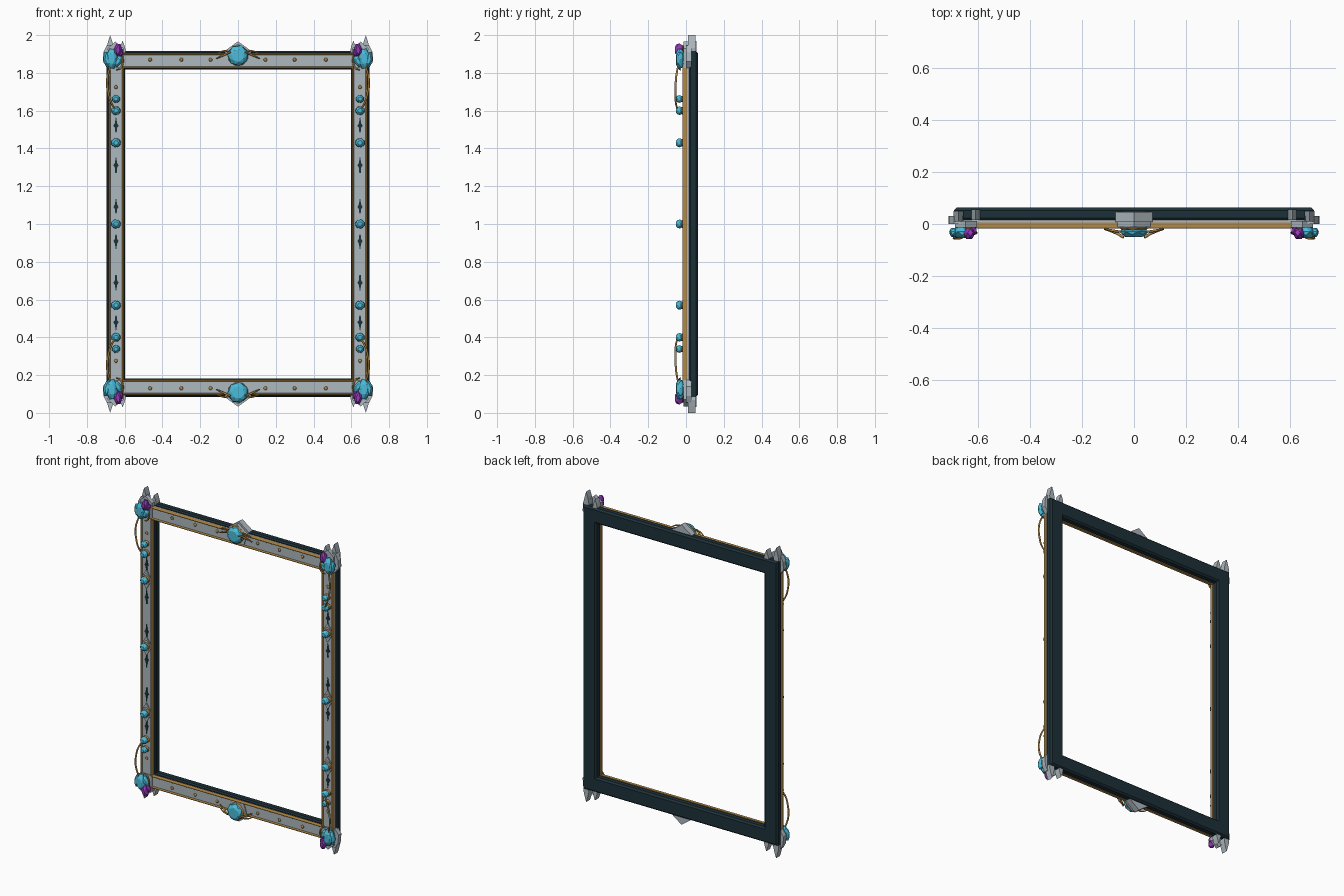
import bpy, bmesh, math
from mathutils import Vector

if "Cube" in bpy.data.objects:
    bpy.data.objects.remove(bpy.data.objects["Cube"])

def material(name, c):
    m = bpy.data.materials.new(name)
    m.diffuse_color = (*c, 1)
    m.use_nodes = True
    m.node_tree.nodes["Principled BSDF"].inputs["Base Color"].default_value = m.diffuse_color
    return m

DARK = material("dark_steel", (0.012, 0.03, 0.04))
SILVER = material("silver", (0.42, 0.48, 0.52))
GOLD = material("gold", (0.45, 0.25, 0.06))
CYAN = material("cyan_gem", (0.07, 0.5, 0.7))
PURPLE = material("purple_gem", (0.3, 0.04, 0.5))

# All geometry is modelled around z = 0, then lifted to z = 1 and mirrored there
def finish(bm, name, mat, mirror=""):
    bmesh.ops.recalc_face_normals(bm, faces=bm.faces)
    me = bpy.data.meshes.new(name)
    bm.to_mesh(me)
    bm.free()
    me.materials.append(mat)
    ob = bpy.data.objects.new(name, me)
    bpy.context.collection.objects.link(ob)
    ob.location.z = 1
    if mirror:
        m = ob.modifiers.new("mirror", "MIRROR")
        m.use_axis = ("x" in mirror, False, "z" in mirror)
        m.use_mirror_merge = False
    return ob

def bridge(bm, rings, closed=False):
    pairs = list(zip(rings, rings[1:])) + ([(rings[-1], rings[0])] if closed else [])
    for a, b in pairs:
        n = len(a)
        for i in range(n):
            bm.faces.new((a[i], a[(i + 1) % n], b[(i + 1) % n], b[i]))

# Mitred rectangular frame: profile of (half width x, y); half height is x + gap
def frame(name, profile, mat, gap):
    bm = bmesh.new()
    rings = [[bm.verts.new((sx * p, y, sz * (p + gap))) for p, y in profile]
             for sx, sz in ((1, 1), (-1, 1), (-1, -1), (1, -1))]
    bridge(bm, rings, True)
    return finish(bm, name, mat)

# Flat plate in the front plane, extruded along y
def plate(name, pts, y0, y1, mat, mirror):
    bm = bmesh.new()
    a = [bm.verts.new((x, y0, z)) for x, z in pts]
    b = [bm.verts.new((x, y1, z)) for x, z in pts]
    bridge(bm, [a, b])
    bm.faces.new(a)
    bm.faces.new(b)
    return finish(bm, name, mat, mirror)

# Faceted gem: girdle, smaller table in front, smaller base behind
def gem(name, c, rx, rz, y0, y1, mat, mirror, n=7, tilt=0.0, table=0.5, point=1.0):
    bm = bmesh.new()
    rings = []
    for s, t, off in ((0.65, 1, 0), (1, 0.6, 0.5), (0.85, 0.25, 0), (table, 0, 0.5)):
        ring = []
        for i in range(n):
            a = math.tau * (i + off) / n + math.pi / 2
            x, z = rx * s * math.cos(a), rz * s * math.sin(a)
            x, z = (x * math.cos(tilt) - z * math.sin(tilt),
                    x * math.sin(tilt) + z * math.cos(tilt))
            ring.append(bm.verts.new((c[0] + x, y0 + (y1 - y0) * t, c[1] + z)))
        rings.append(ring)
    for a, b, shift in ((0, 1, 0), (1, 2, 1), (2, 3, 0)):
        A, B = rings[a], rings[b]
        for i in range(n):
            j = (i + 1) % n
            if shift:
                bm.faces.new((A[i], A[j], B[j]))
                bm.faces.new((A[i], B[i], B[j]))
            else:
                bm.faces.new((A[i], A[j], B[i]))
                bm.faces.new((A[j], B[j], B[i]))
    bm.faces.new(rings[0])
    bm.faces.new(rings[-1])
    return finish(bm, name, mat, mirror)

# Smooth round wire through points, with a radius at each point
def wire(name, pts, radii, mirror):
    cu = bpy.data.curves.new(name, "CURVE")
    cu.dimensions = "3D"
    cu.bevel_depth = 1
    cu.bevel_resolution = 1
    cu.resolution_u = 6
    cu.use_fill_caps = True
    sp = cu.splines.new("BEZIER")
    sp.bezier_points.add(len(pts) - 1)
    for p, co, r in zip(sp.bezier_points, pts, radii):
        p.co, p.radius = co, r
        p.handle_left_type = p.handle_right_type = "AUTO"
    tmp = bpy.data.objects.new(name + "_path", cu)
    bpy.context.collection.objects.link(tmp)
    dg = bpy.context.evaluated_depsgraph_get()
    me = bpy.data.meshes.new_from_object(tmp.evaluated_get(dg))
    bm = bmesh.new()
    bm.from_mesh(me)
    bpy.data.objects.remove(tmp)
    bpy.data.meshes.remove(me)
    for f in bm.faces:
        f.smooth = True
    return finish(bm, name, GOLD, mirror)

def rivet(name, x, z, r, mirror):
    bm = bmesh.new()
    bmesh.ops.create_uvsphere(bm, u_segments=10, v_segments=6, radius=r)
    for v in bm.verts:
        v.co = Vector((x + v.co.x, -0.006 + v.co.y * 0.9, z + v.co.z))
    return finish(bm, name, GOLD, mirror)

# Main frame layers
GAP = 0.22
frame("back_frame", [(0.597, 0.024), (0.597, 0.052), (0.607, 0.063), (0.685, 0.063),
                     (0.695, 0.052), (0.695, 0.024), (0.688, 0.015), (0.604, 0.015)], DARK, GAP)
frame("face_frame", [(0.609, 0.02), (0.609, 0), (0.613, -0.006), (0.679, -0.006),
                     (0.683, 0), (0.683, 0.02)], SILVER, GAP)
for nm, r in (("inner_trim", 0.609), ("outer_trim", 0.680)):
    frame(nm, [(r - 0.005, 0.005), (r - 0.005, -0.013), (r - 0.002, -0.018),
               (r + 0.002, -0.018), (r + 0.005, -0.013), (r + 0.005, 0.005)], GOLD, GAP)

# Silver corner spikes
def spike(name, x, z0, z1, w, y0, y1, lean=0):
    h = z1 - z0
    plate(name, [(x - w * 0.6, z0), (x + w * 0.6, z0), (x + w, z0 + h * 0.6),
                 (x + w * 0.55, z0 + h * 0.8), (x + lean, z1), (x - w * 0.6, z0 + h * 0.8),
                 (x - w, z0 + h * 0.6)], y0, y1, SILVER, "xz")
spike("tall_spike", 0.677, 0.83, 1.0, 0.019, 0.010, 0.050)
spike("inner_spike", 0.611, 0.85, 0.97, 0.016, 0.016, 0.055)
plate("outer_shard", [(0.66, 0.84), (0.69, 0.825), (0.716, 0.86), (0.713, 0.91),
                      (0.695, 0.945), (0.66, 0.95)], 0.0, 0.03, SILVER, "xz")
plate("corner_plate", [(0.605, 0.825), (0.685, 0.825), (0.69, 0.93), (0.65, 0.965),
                       (0.605, 0.93)], -0.014, 0.012, SILVER, "xz")

# Corner gem cluster
gem("corner_gem_main", (0.668, 0.875), 0.034, 0.06, -0.054, -0.012, CYAN, "xz", 6, 0.1)
gem("corner_gem_outer", (0.694, 0.872), 0.019, 0.045, -0.05, -0.016, CYAN, "xz", 6, -0.12)
gem("corner_gem_inner", (0.635, 0.862), 0.02, 0.035, -0.044, -0.012, CYAN, "xz", 6, 0.5)
gem("corner_gem_purple", (0.636, 0.922), 0.021, 0.037, -0.058, -0.018, PURPLE, "xz", 6, 0.15)
gem("corner_gem_purple_small", (0.619, 0.905), 0.012, 0.024, -0.042, -0.012, PURPLE, "xz", 6, 0.3)

# Looping gold wires at the corners
wire("corner_wire", [(0.672, -0.04, 0.85), (0.692, -0.053, 0.77), (0.688, -0.055, 0.70),
                     (0.665, -0.052, 0.63), (0.640, -0.036, 0.595)],
     [0.005, 0.006, 0.006, 0.005, 0.004], "xz")
wire("corner_wire_inner", [(0.613, -0.025, 0.90), (0.609, -0.035, 0.86), (0.622, -0.035, 0.825),
                           (0.645, -0.03, 0.815)], [0.003, 0.005, 0.005, 0.003], "xz")

# Side gems with gold collars, silver chevrons and dark inlays
X = 0.646
for i, (z, r) in enumerate(((0.662, 0.022), (0.60, 0.025), (0.43, 0.026), (0.0, 0.026))):
    mir = "xz" if z else "x"
    gem(f"side_gem_{i}", (X, z), r, r * 0.95, -0.053, -0.018, CYAN, mir, 7, 0.2)
    gem(f"side_gem_collar_{i}", (X, z), r * 1.05, r * 0.9, -0.026, -0.004, GOLD, mir, 8, 0, 0.8)
    if z < 0.5:
        for s in (1, -1):
            if z == 0 and s < 0:
                continue
            plate("gem_chevron", [(X - 0.027, z + s * 0.018), (X, z + s * 0.062),
                                  (X + 0.027, z + s * 0.018), (X, z + s * 0.035)],
                  -0.013, 0.0, SILVER, "xz")
for z in (0.52, 0.31, 0.09):
    plate("side_inlay", [(X - 0.004, z - 0.04), (X + 0.004, z - 0.04), (X + 0.005, z - 0.012),
                         (X + 0.014, z), (X + 0.006, z + 0.014), (X, z + 0.05),
                         (X - 0.006, z + 0.014), (X - 0.014, z), (X - 0.005, z - 0.012)],
          -0.010, 0.0, DARK, "xz")
rivet("side_rivet", X, 0.725, 0.010, "xz")
for x in (0.145, 0.30, 0.465):
    rivet("rail_rivet", x, 0.87, 0.010, "xz")

# Centre medallions on the top and bottom rails
plate("medallion_crest", [(-0.04, 0.86), (0.04, 0.86), (0.072, 0.915), (0.03, 0.945), (0, 0.967),
                          (-0.03, 0.945), (-0.072, 0.915)], 0.008, 0.046, SILVER, "z")
plate("medallion_backing", [(-0.05, 0.835), (0.05, 0.835), (0.07, 0.9), (0, 0.955),
                            (-0.07, 0.9)], -0.012, 0.012, SILVER, "z")
gem("medallion_collar", (0, 0.892), 0.056, 0.056, -0.03, -0.006, GOLD, "z", 8, 0.1, 0.8)
gem("medallion_gem", (0, 0.892), 0.056, 0.056, -0.05, -0.014, CYAN, "z", 7, 0.15, 0.6)
wire("medallion_tendril", [(0.04, -0.052, 0.91), (0.07, -0.034, 0.897), (0.115, -0.02, 0.875)],
     [0.005, 0.006, 0.003], "xz")
wire("medallion_tendril_upper", [(0.05, -0.03, 0.915), (0.08, -0.026, 0.915),
                                 (0.115, -0.018, 0.90)], [0.004, 0.005, 0.003], "xz")
